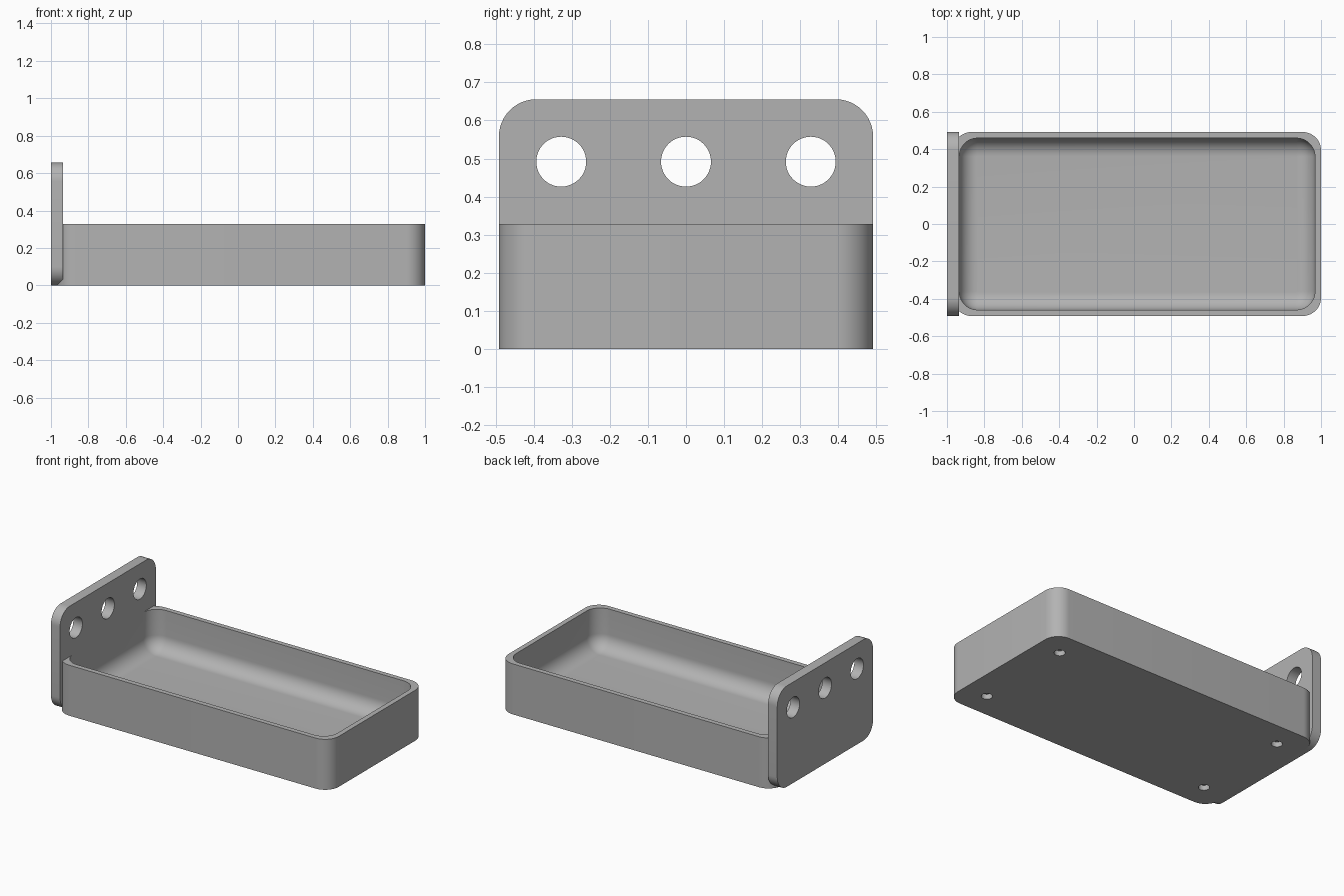
import bpy
import bmesh
import math
from mathutils import Matrix, Vector

default = bpy.data.objects.get("Cube")
if default:
    bpy.data.objects.remove(default, do_unlink=True)

U = 2 / 61                      # one design unit; the whole part is 61 long
WIDTH, RADIUS = 30 * U, 3 * U

grey = bpy.data.materials.new("plain grey")
grey.use_nodes = True
grey.diffuse_color = (0.45, 0.45, 0.45, 1)
grey.node_tree.nodes["Principled BSDF"].inputs["Base Color"].default_value = (0.45, 0.45, 0.45, 1)


def rounded_rect(w, h, r, steps=12):
    """Counter-clockwise outline centred on the origin."""
    points = []
    for k, (sx, sy) in enumerate([(1, 1), (-1, 1), (-1, -1), (1, -1)]):
        for i in range(steps + 1):
            a = math.pi / 2 * (k + i / steps)
            points.append((sx * (w / 2 - r) + r * math.cos(a),
                           sy * (h / 2 - r) + r * math.sin(a)))
    return points


def loft(name, rings, matrix):
    """Skin equal-sized rings given as (outline, height), capping both ends."""
    bm = bmesh.new()
    loops = [[bm.verts.new((x, y, z)) for x, y in outline] for outline, z in rings]
    for low, high in zip(loops, loops[1:]):
        for i in range(len(low)):
            j = (i + 1) % len(low)
            bm.faces.new((low[i], low[j], high[j], high[i]))
    bm.faces.new(loops[0][::-1])
    bm.faces.new(loops[-1])
    bmesh.ops.recalc_face_normals(bm, faces=bm.faces[:])
    bm.transform(matrix)
    mesh = bpy.data.meshes.new(name)
    bm.to_mesh(mesh)
    bm.free()
    mesh.materials.append(grey)
    obj = bpy.data.objects.new(name, mesh)
    bpy.context.collection.objects.link(obj)
    return obj


def drill(obj, centre, radius, depth, axis):
    """Cut a round hole centred on a point."""
    bpy.ops.mesh.primitive_cylinder_add(vertices=48, radius=radius, depth=depth, location=centre,
                                        rotation=Vector(axis).to_track_quat('Z', 'Y').to_euler())
    cutter = bpy.context.object
    cutter.hide_render = True
    cut = obj.modifiers.new("hole", 'BOOLEAN')
    cut.operation, cut.solver, cut.object = 'DIFFERENCE', 'EXACT', cutter
    bpy.ops.object.select_all(action='DESELECT')
    bpy.context.view_layer.objects.active = obj
    obj.select_set(True)
    bpy.ops.object.modifier_apply(modifier=cut.name)
    bpy.data.objects.remove(cutter, do_unlink=True)


# Tray: outer wall, rim, inner wall, rounded floor edge
length, height, wall, floor = 60 * U, 10 * U, U, 2 * U
fillet = RADIUS * 0.97
outer = rounded_rect(length, WIDTH, RADIUS)
rings = [(outer, 0), (outer, height)]
inner_l, inner_w = length - 2 * wall, WIDTH - 2 * wall
rings.append((rounded_rect(inner_l, inner_w, RADIUS), height))
for i in range(13):
    t = math.pi / 2 * i / 12
    inset = fillet * (1 - math.cos(t))
    rings.append((rounded_rect(inner_l - 2 * inset, inner_w - 2 * inset, RADIUS - inset),
                  floor + fillet * (1 - math.sin(t))))
tray_x = 1 - length / 2
tray = loft("tray", rings, Matrix.Translation((tray_x, 0, 0)))

# Blind holes under the tray
for sx in (-1, 1):
    for sy in (-1, 1):
        drill(tray, (tray_x + sx * (length / 2 - 5 * U), sy * 10 * U, 0), U, 2 * U, (0, 0, 1))

# Upright end plate: outline drawn in y-z, thickness along x
plate_h, plate_t = 20 * U, 2 * U
outline = rounded_rect(WIDTH, plate_h, RADIUS)
stand = Matrix(((0, 0, 1, -1), (1, 0, 0, 0), (0, 1, 0, plate_h / 2), (0, 0, 0, 1)))
plate = loft("end_plate", [(outline, 0), (outline, plate_t)], stand)

# Three through holes in the plate
for k in (-1, 0, 1):
    drill(plate, (-1 + plate_t / 2, k * 10 * U, 15 * U), 2 * U, plate_t * 2, (1, 0, 0))

for obj in (tray, plate):
    bpy.ops.object.select_all(action='DESELECT')
    bpy.context.view_layer.objects.active = obj
    obj.select_set(True)
    bpy.ops.object.shade_smooth_by_angle(angle=math.radians(30))
